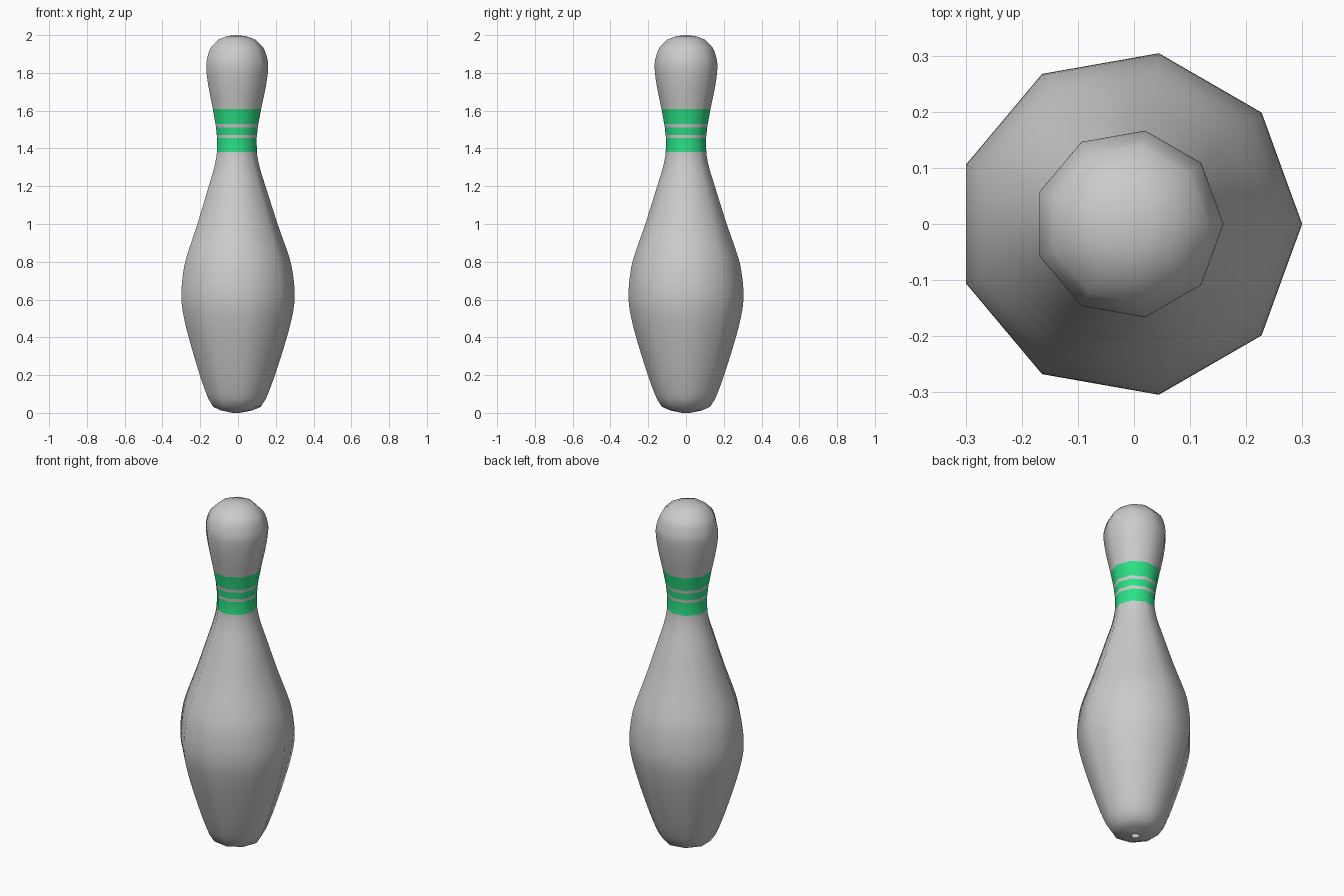
import bpy, bmesh, math

if "Cube" in bpy.data.objects:
    bpy.data.objects.remove(bpy.data.objects["Cube"])

SIDES = 9
AXIS_X = -0.0093   # nine-sided lathe axis, shifted so the bounds are centred

# (radius, height) profile from the base hole to just below the crown
PROFILE = [(0.02, 0.0), (0.085, 0.013), (0.130, 0.032), (0.157, 0.075), (0.205, 0.2),
           (0.268, 0.4), (0.302, 0.54), (0.309, 0.63), (0.302, 0.72), (0.282, 0.82),
           (0.219, 1.0), (0.155, 1.2), (0.124, 1.3), (0.109, 1.38), (0.108, 1.455),
           (0.110, 1.472), (0.114, 1.512), (0.117, 1.53), (0.132, 1.61), (0.157, 1.73),
           (0.169, 1.825), (0.163, 1.88), (0.142, 1.935), (0.1, 1.977), (0.05, 1.995)]
BANDS = [(1.38, 1.455), (1.472, 1.512), (1.53, 1.61)]


def smooth_profile(pts, steps):
    """Catmull-Rom curve that passes through every profile point."""
    out = []
    for i in range(len(pts) - 1):
        a, b, c, d = (pts[min(max(i + k, 0), len(pts) - 1)] for k in (-1, 0, 1, 2))
        if min(b[1] - a[1], c[1] - b[1], d[1] - c[1]) < 0.02:
            n = 1
        else:
            n = steps
        for s in range(n):
            t = s / n
            out.append(tuple(0.5 * (2 * b[k] + (c[k] - a[k]) * t
                       + (2 * a[k] - 5 * b[k] + 4 * c[k] - d[k]) * t ** 2
                       + (3 * b[k] - a[k] - 3 * c[k] + d[k]) * t ** 3) for k in (0, 1)))
    return out + [pts[-1]]


def material(name, color):
    m = bpy.data.materials.new(name)
    m.diffuse_color = color
    m.use_nodes = True
    m.node_tree.nodes["Principled BSDF"].inputs["Base Color"].default_value = m.diffuse_color
    return m


# Lathe the pin, open at the tiny base hole
bm = bmesh.new()
rings = []
for r, z in smooth_profile(PROFILE, 3):
    rings.append([bm.verts.new((AXIS_X + r * math.cos(math.tau * k / SIDES),
                                r * math.sin(math.tau * k / SIDES), z))
                  for k in range(SIDES)])
for lo, hi in zip(rings, rings[1:]):
    mid = (lo[0].co.z + hi[0].co.z) / 2
    green = any(a < mid < b for a, b in BANDS)
    for k in range(SIDES):
        n = (k + 1) % SIDES
        f = bm.faces.new((lo[k], lo[n], hi[n], hi[k]))
        f.material_index = int(green)

# Crown of the head
crown = bm.verts.new((AXIS_X, 0, 2.0))
for k in range(SIDES):
    bm.faces.new((rings[-1][k], rings[-1][(k + 1) % SIDES], crown))
for f in bm.faces:
    f.smooth = True

mesh = bpy.data.meshes.new("bowling_pin")
bm.to_mesh(mesh)
bm.free()
mesh.materials.append(material("pin_grey", (0.8, 0.8, 0.8, 1)))
mesh.materials.append(material("neck_band_green", (0.025, 0.75, 0.24, 1)))
pin = bpy.data.objects.new("bowling_pin", mesh)
bpy.context.collection.objects.link(pin)
